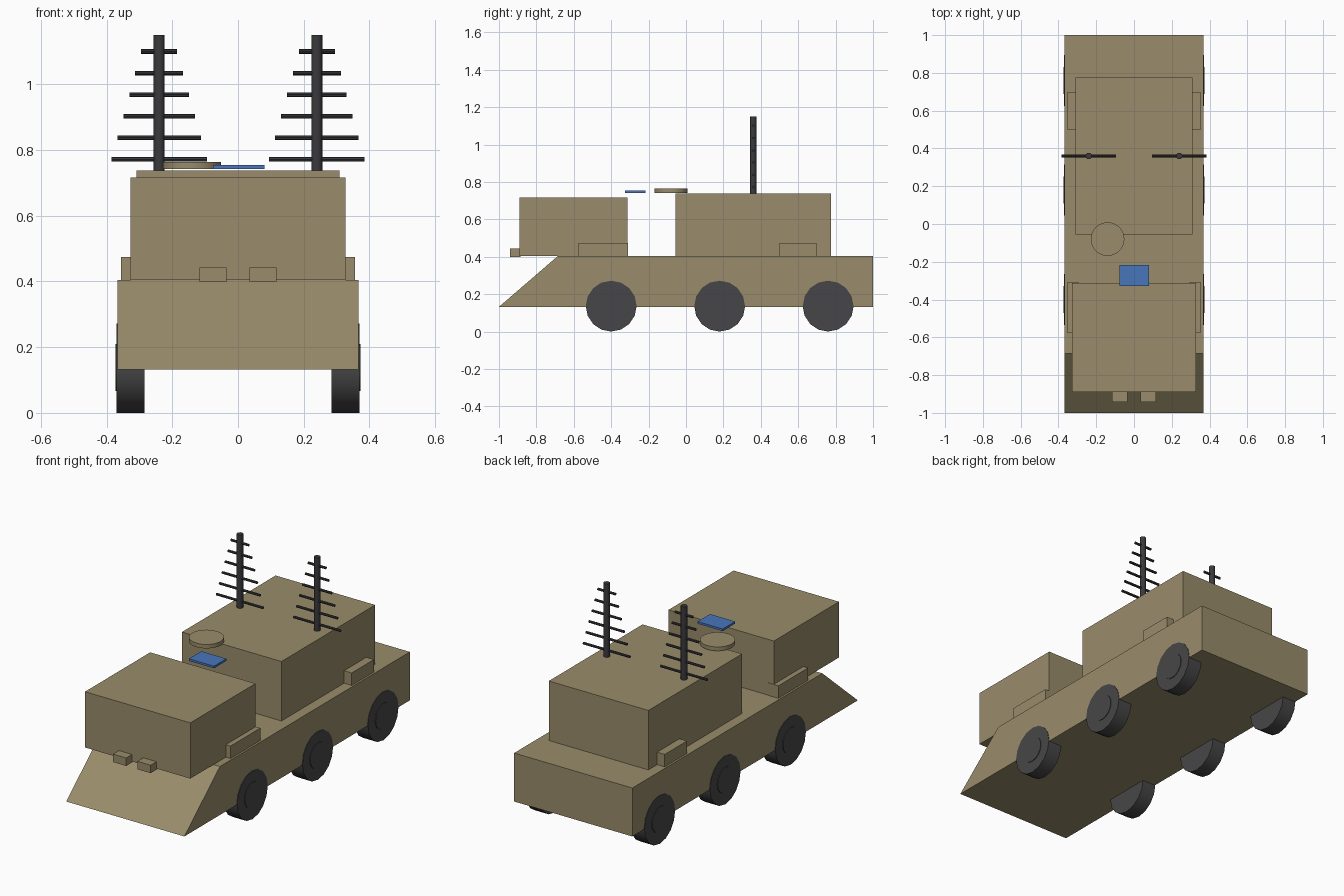
import bpy, bmesh, math

if "Cube" in bpy.data.objects:
    bpy.data.objects.remove(bpy.data.objects["Cube"], do_unlink=True)


def material(name, rgb):
    m = bpy.data.materials.new(name)
    m.use_nodes = True
    m.diffuse_color = (*rgb, 1)
    m.node_tree.nodes["Principled BSDF"].inputs["Base Color"].default_value = (*rgb, 1)
    return m


TAN = material("desert tan", (0.32, 0.262, 0.147))
RUBBER = material("dark rubber", (0.062, 0.062, 0.065))
METAL = material("dark metal", (0.042, 0.042, 0.046))
BLUE = material("blue panel", (0.065, 0.18, 0.5))


def add_object(name, bm, mat):
    bmesh.ops.recalc_face_normals(bm, faces=bm.faces)
    mesh = bpy.data.meshes.new(name)
    bm.to_mesh(mesh)
    bm.free()
    mesh.materials.append(mat)
    ob = bpy.data.objects.new(name, mesh)
    bpy.context.collection.objects.link(ob)
    return ob


def box(name, xs, ys, zs, mat):
    """Box spanning the given (low, high) ranges."""
    bm = bmesh.new()
    bmesh.ops.create_cube(bm, size=1)
    for v in bm.verts:
        for i, (lo, hi) in enumerate((xs, ys, zs)):
            v.co[i] = lo if v.co[i] < 0 else hi
    return add_object(name, bm, mat)


def cylinder(name, centre, radius, length, sides, mat, along_x=False):
    bm = bmesh.new()
    bmesh.ops.create_cone(bm, cap_ends=True, segments=sides, radius1=radius,
                          radius2=radius, depth=length)
    ob = add_object(name, bm, mat)
    ob.location = centre
    if along_x:
        ob.rotation_euler.y = math.pi / 2
    bpy.ops.object.select_all(action="DESELECT")
    ob.select_set(True)
    bpy.context.view_layer.objects.active = ob
    bpy.ops.object.shade_smooth_by_angle(angle=math.radians(35))
    return ob


# Hull: side profile with a sloping nose, extruded across the width
HULL_HALF, DECK, ROOF = 0.367, 0.404, 0.738
bm = bmesh.new()
profile = [(-1, 0.132), (1, 0.132), (1, DECK), (-0.685, DECK)]
face = bm.faces.new([bm.verts.new((-HULL_HALF, y, z)) for y, z in profile])
side = bmesh.ops.extrude_face_region(bm, geom=[face])
for v in side["geom"]:
    if isinstance(v, bmesh.types.BMVert):
        v.co.x = HULL_HALF
add_object("hull", bm, TAN)

# Cab and rear equipment cabin
box("cab", (-0.327, 0.327), (-0.89, -0.312), (DECK, 0.717), TAN)
box("rear_cabin", (-0.309, 0.309), (-0.056, 0.775), (DECK, ROOF), TAN)

for label, s in (("left", 1), ("right", -1)):
    # Headlights on the cab nose
    box(label + "_headlight", sorted((s * 0.035, s * 0.117)), (-0.942, -0.885),
        (0.398, 0.443), TAN)

    # Stowage boxes along the deck
    for part, ys in (("front", (-0.575, -0.31)), ("rear", (0.5, 0.697))):
        box(f"{label}_{part}_stowage_box", sorted((s * 0.29, s * 0.356)), ys,
            (DECK, 0.474), TAN)

    # Wheels with slightly raised hubs
    for part, y in (("front", -0.4), ("middle", 0.18), ("rear", 0.76)):
        cylinder(f"{label}_{part}_tyre", (s * 0.327, y, 0.136), 0.136, 0.085, 16,
                 RUBBER, True)
        cylinder(f"{label}_{part}_hub", (s * 0.345, y, 0.138), 0.072, 0.056, 16,
                 RUBBER, True)

    # Antenna mast with crossbars that shorten upward
    x, y = s * 0.24, 0.36
    cylinder(label + "_mast", (x, y, (ROOF + 1.15) / 2), 0.017, 1.15 - ROOF, 12, METAL)
    for i in range(6):
        cylinder(f"{label}_crossbar_{i + 1}", (x, y, 0.772 + i * 0.0656), 0.007,
                 2 * (0.145 - i * 0.018), 8, METAL, True)

# Round hatch and blue panel above the gap between cabins
cylinder("round_hatch", (-0.14, -0.08, 0.753), 0.089, 0.022, 32, TAN)
box("blue_panel", (-0.076, 0.08), (-0.327, -0.217), (0.742, 0.754), BLUE)
